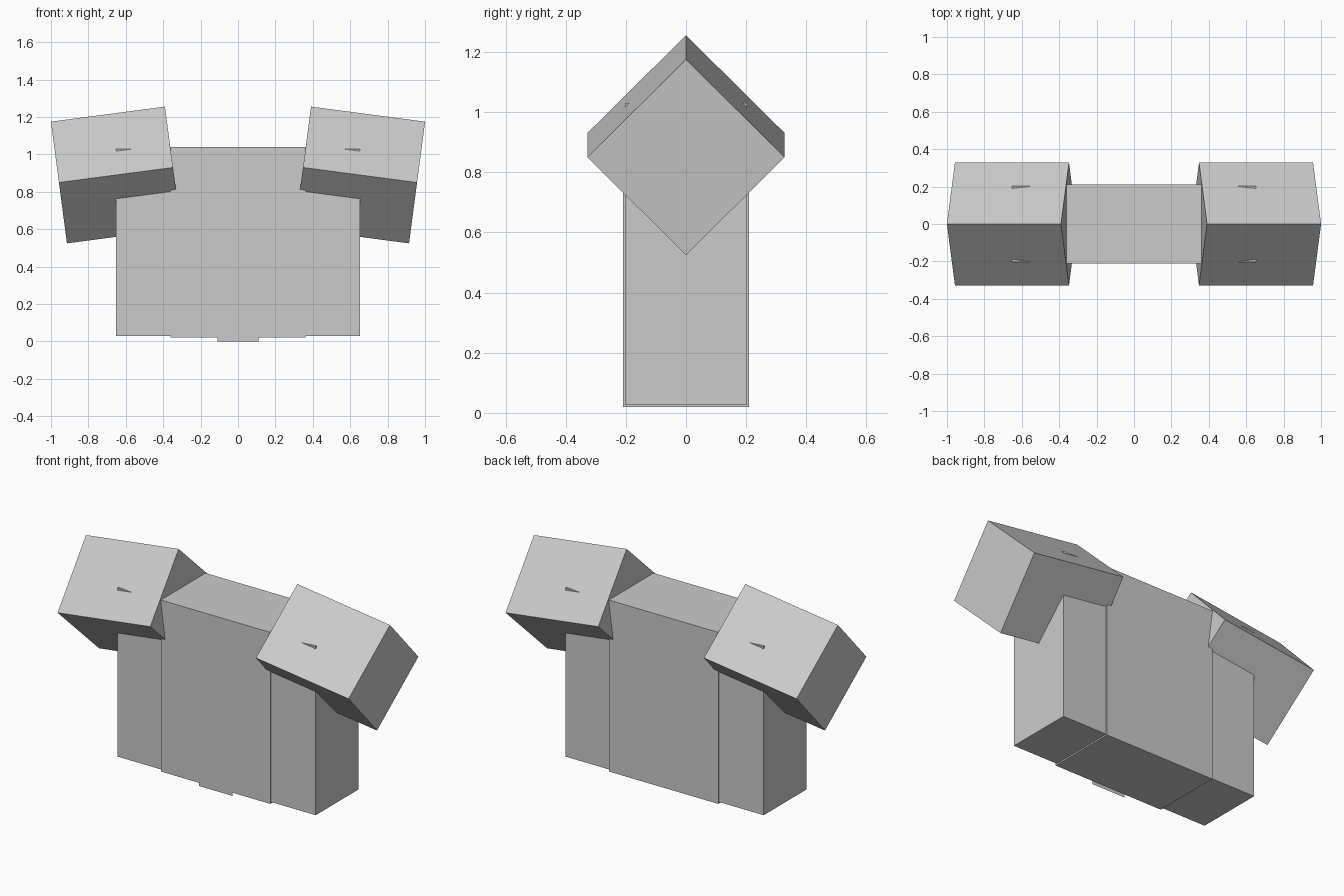
import bpy
import bmesh
import math
from mathutils import Matrix, Vector

if "Cube" in bpy.data.objects:
    bpy.data.objects.remove(bpy.data.objects["Cube"])

grey = bpy.data.materials.new("plain_grey")
grey.diffuse_color = (0.6, 0.6, 0.6, 1.0)
grey.use_nodes = True
grey.node_tree.nodes["Principled BSDF"].inputs["Base Color"].default_value = grey.diffuse_color


def finish(name, bm):
    mesh = bpy.data.meshes.new(name)
    bm.to_mesh(mesh)
    bm.free()
    mesh.materials.append(grey)
    obj = bpy.data.objects.new(name, mesh)
    bpy.context.collection.objects.link(obj)
    return obj


def box(name, size, centre, rotation=Matrix.Identity(4)):
    bm = bmesh.new()
    bmesh.ops.create_cube(bm, size=1.0)
    bm.transform(Matrix.Translation(centre) @ rotation @ Matrix.Diagonal((*size, 1.0)))
    return finish(name, bm)


# Main torso block
box("torso", (0.72, 0.42, 1.02), (0, 0, 0.53))

# Wider, slightly thinner block running through the torso to both sides
box("side_block", (1.306, 0.404, 1.002), (0, 0, 0.529))

# Diamond-section shoulders, tilted down towards the outside
for side, label in ((-1, "left"), (1, "right")):
    turn = (Matrix.Rotation(math.radians(7.5 * side), 4, 'Y')
            @ Matrix.Rotation(math.radians(45), 4, 'X'))
    box(label + "_shoulder", (0.615, 0.464, 0.464), (0.6525 * side, 0, 0.89), turn)

# Thin flap just below the front edge of the torso
bm = bmesh.new()
corners = ((-0.11, 0.0), (0.11, 0.0), (0.11, 0.05), (-0.11, 0.05))
bm.faces.new([bm.verts.new(Vector((x, -0.208, z))) for x, z in corners])
finish("front_flap", bm)
